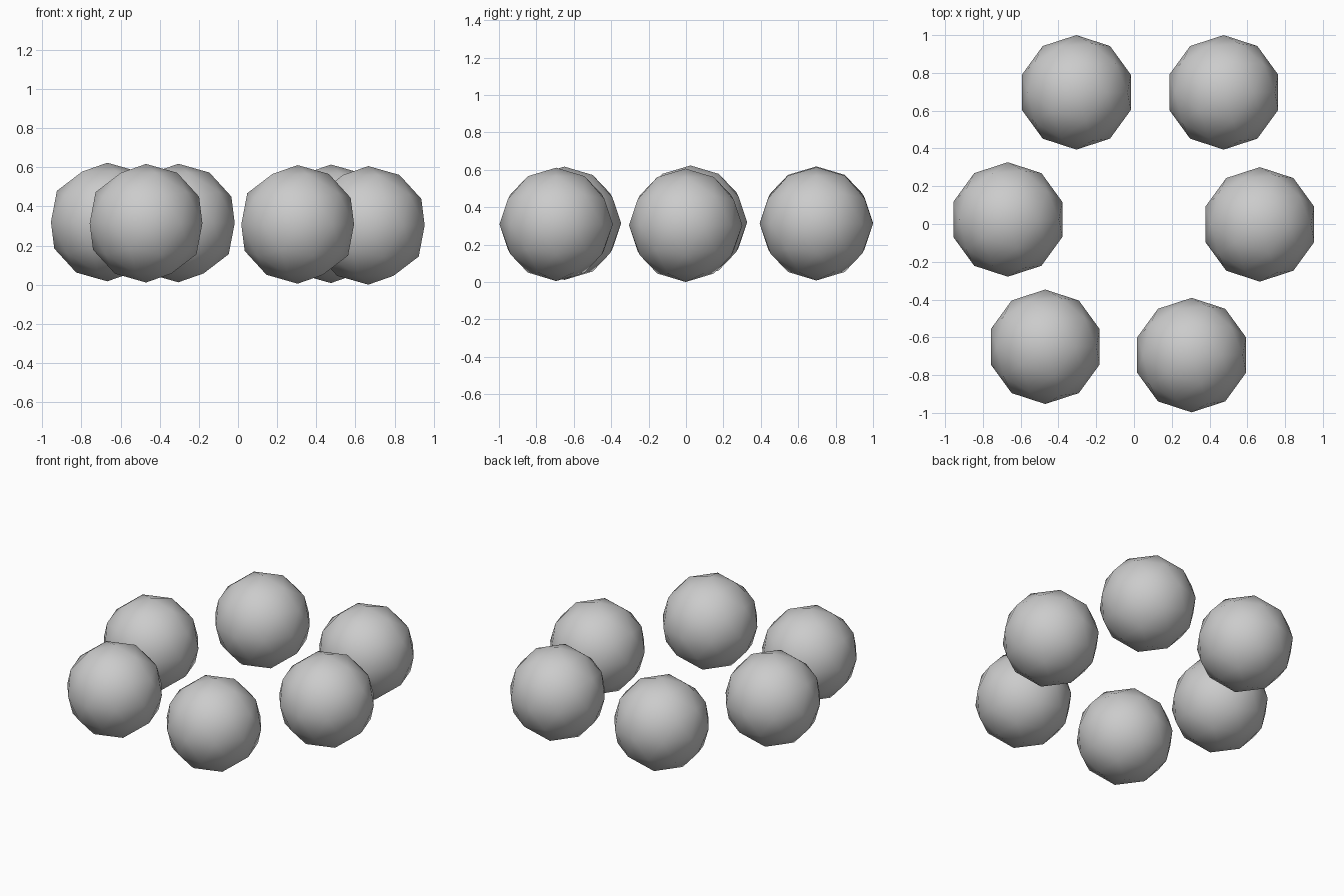
import bpy

if "Cube" in bpy.data.objects:
    bpy.data.objects.remove(bpy.data.objects["Cube"])

RADIUS = 0.303

# Centres of the loose ring of balls, each at a slightly different height
centres = [
    (-0.305, 0.697, 0.315),
    (0.475, 0.697, 0.311),
    (0.666, -0.002, 0.303),
    (0.305, -0.694, 0.308),
    (-0.470, -0.650, 0.314),
    (-0.668, 0.024, 0.320),
]

# Low-poly balls with smooth shading
for i, centre in enumerate(centres, 1):
    bpy.ops.mesh.primitive_ico_sphere_add(subdivisions=2, radius=RADIUS, location=centre)
    ball = bpy.context.object
    ball.name = f"ball_{i}"
    bpy.ops.object.shade_smooth()
